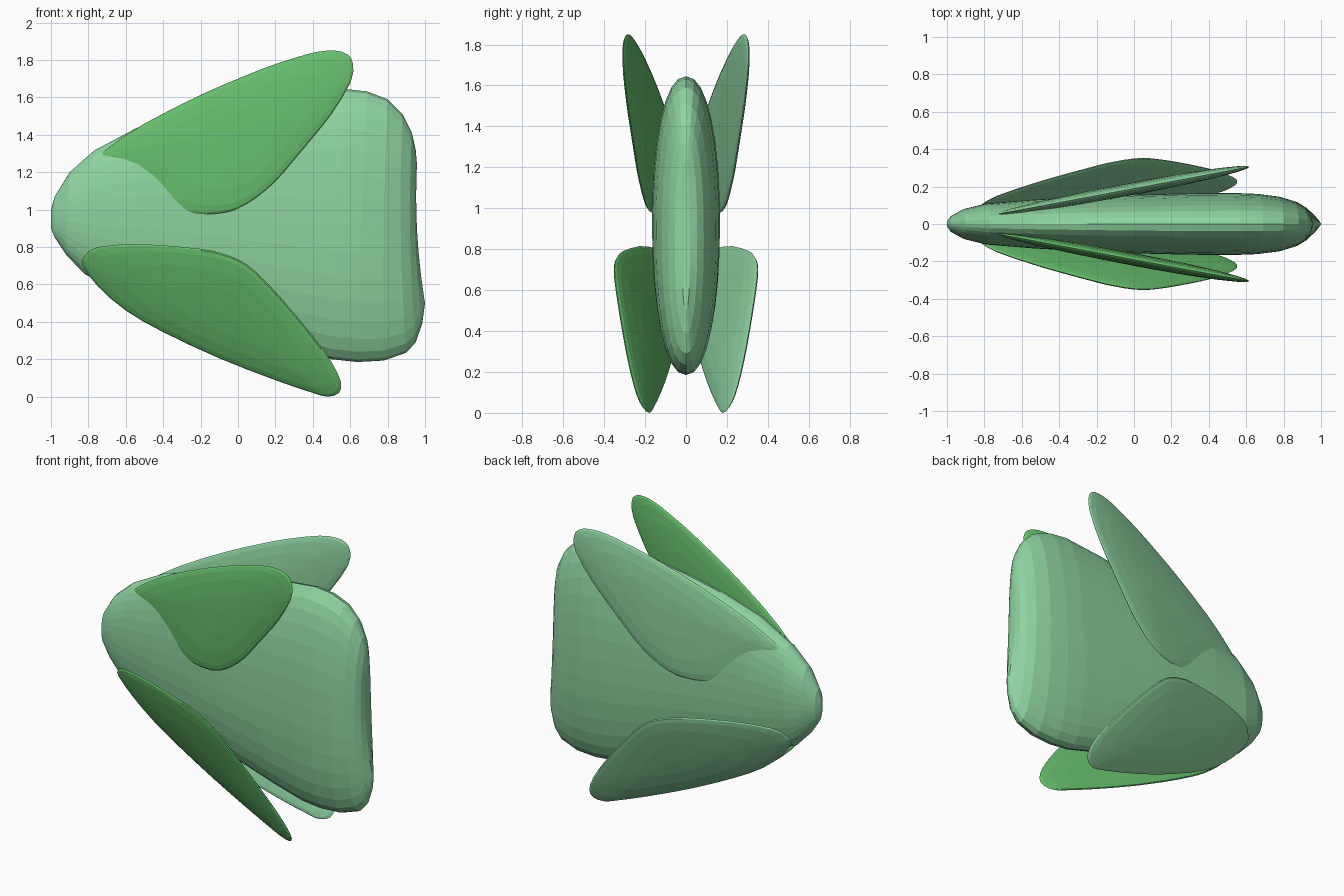
import bpy, bmesh, math

if "Cube" in bpy.data.objects:
    bpy.data.objects.remove(bpy.data.objects["Cube"])


def material(name, rgb):
    m = bpy.data.materials.new(name)
    m.diffuse_color = (*rgb, 1)
    m.use_nodes = True
    m.node_tree.nodes["Principled BSDF"].inputs["Base Color"].default_value = m.diffuse_color
    return m


PALE = material("pale green", (0.27, 0.645, 0.352))
LEAF = material("leaf green", (0.138, 0.527, 0.156))


def finish(bm, name, mat):
    bmesh.ops.remove_doubles(bm, verts=bm.verts, dist=1e-5)
    bmesh.ops.recalc_face_normals(bm, faces=bm.faces)
    me = bpy.data.meshes.new(name)
    bm.to_mesh(me)
    bm.free()
    me.materials.append(mat)
    ob = bpy.data.objects.new(name, me)
    bpy.context.collection.objects.link(ob)
    return ob


def bridge(bm, a, b):
    n = len(a)
    for i in range(n):
        j = (i + 1) % n
        bm.faces.new((a[i], a[j], b[j], b[i]))


def smooth_loop(pts):
    """Add a curved midpoint between each pair of outline points."""
    out, n = [], len(pts)
    for i in range(n):
        p, q, r, s = (pts[(i + k) % n] for k in (-1, 0, 1, 2))
        out.append(q)
        out.append(tuple((9 * (b + c) - a - d) / 16 for a, b, c, d in zip(p, q, r, s)))
    return out


# Body: rounded sections, each (top x, top z, bottom x, bottom z, half width, dip)
SECTIONS = [
    (-1.0, 1.0, -1.0, 0.90, 0.012, 0), (-0.98, 1.07, -0.98, 0.85, 0.042, 0),
    (-0.90, 1.20, -0.92, 0.76, 0.08, 0), (-0.77, 1.315, -0.82, 0.655, 0.109, 0),
    (-0.54, 1.438, -0.55, 0.53, 0.13, 0), (-0.25, 1.525, -0.25, 0.43, 0.147, 0),
    (0.0, 1.575, 0.0, 0.35, 0.157, 0), (0.30, 1.617, 0.28, 0.262, 0.164, 0),
    (0.57, 1.645, 0.50, 0.20, 0.166, 0), (0.69, 1.632, 0.64, 0.185, 0.161, 0.005),
    (0.80, 1.59, 0.78, 0.193, 0.146, 0.012), (0.88, 1.51, 0.90, 0.235, 0.118, 0.02),
    (0.93, 1.41, 0.95, 0.29, 0.087, 0.02), (0.95, 1.32, 0.985, 0.39, 0.055, 0.02),
    (0.957, 1.24, 1.0, 0.50, 0.02, 0.02),
]
SIDES = 32


def build_body():
    bm = bmesh.new()
    rings = []
    for i, (tx, tz, bx, bz, w, dip) in enumerate(SECTIONS):
        ring = []
        power = 2.0 + 0.35 * i / len(SECTIONS)
        for k in range(SIDES):
            a = math.tau * k / SIDES
            t = (1 - math.cos(a)) / 2
            x = tx + (bx - tx) * t - dip * math.sin(a) ** 2
            y = w * max(0, 1 - abs(math.cos(a)) ** power) ** (1 / power)
            ring.append(bm.verts.new((x, math.copysign(y, math.sin(a)), tz + (bz - tz) * t)))
        rings.append(ring)
    for a, b in zip(rings, rings[1:]):
        bridge(bm, a, b)
    # caps as strips between mirrored sides
    for r in (rings[0], rings[-1]):
        h = SIDES // 2
        bm.faces.new((r[0], r[1], r[-1]))
        bm.faces.new((r[h], r[h - 1], r[h + 1]))
        for k in range(1, h - 1):
            bm.faces.new((r[k], r[k + 1], r[-k - 1], r[-k]))
    finish(bm, "body", PALE)


# Fins: x-z outlines, each lying in a tilted plane y = a + b*x + c*z
UPPER = [(-0.72, 1.31), (-0.5, 1.46), (-0.2, 1.613), (0, 1.70), (0.15, 1.76),
         (0.3, 1.81), (0.42, 1.843), (0.52, 1.85), (0.585, 1.83), (0.615, 1.78),
         (0.602, 1.68), (0.5, 1.51), (0.4, 1.385), (0.3, 1.265), (0.2, 1.15),
         (0.1, 1.065), (0, 1.005), (-0.1, 0.98), (-0.25, 0.98), (-0.45, 1.05),
         (-0.65, 1.17), (-0.73, 1.25)]
LOWER = [(-0.83, 0.70), (-0.82, 0.75), (-0.75, 0.80), (-0.5, 0.815), (-0.2, 0.79),
         (-0.1, 0.77), (0, 0.735), (0.1, 0.665), (0.25, 0.505), (0.4, 0.325),
         (0.5, 0.185), (0.55, 0.08), (0.54, 0.02), (0.48, 0.0), (0.4, 0.02),
         (0.2, 0.088), (-0.1, 0.205), (-0.4, 0.345), (-0.6, 0.46), (-0.75, 0.59)]


def build_fin(name, outline, plane, half, side, mat):
    bm = bmesh.new()
    outline = smooth_loop(outline)
    cx = sum(p[0] for p in outline) / len(outline)
    cz = sum(p[1] for p in outline) / len(outline)

    def vert(x, z, off):
        y = plane[0] + plane[1] * x + plane[2] * z + off
        return bm.verts.new((x, side * y, z))

    for face in (1, -1):
        rings = []
        for s in (1, 0.975, 0.9, 0.7, 0.4):
            off = face * half * (1 - s ** 2) ** 0.5
            rings.append([vert(cx + (x - cx) * s, cz + (z - cz) * s, off)
                          for x, z in outline])
        for a, b in zip(rings, rings[1:]):
            bridge(bm, a, b)
        mid, last = vert(cx, cz, face * half), rings[-1]
        for i in range(len(last)):
            bm.faces.new((last[i], last[(i + 1) % len(last)], mid))
    finish(bm, name, mat)


build_body()
for side, word, mat in ((-1, "front", LEAF), (1, "back", PALE)):
    build_fin(word + "_upper_fin", UPPER, (0.19, 0.1875, 0), 0.034, side, mat)
    build_fin(word + "_lower_fin", LOWER, (0.03, 0.31, 0.43), 0.036, side, mat)
